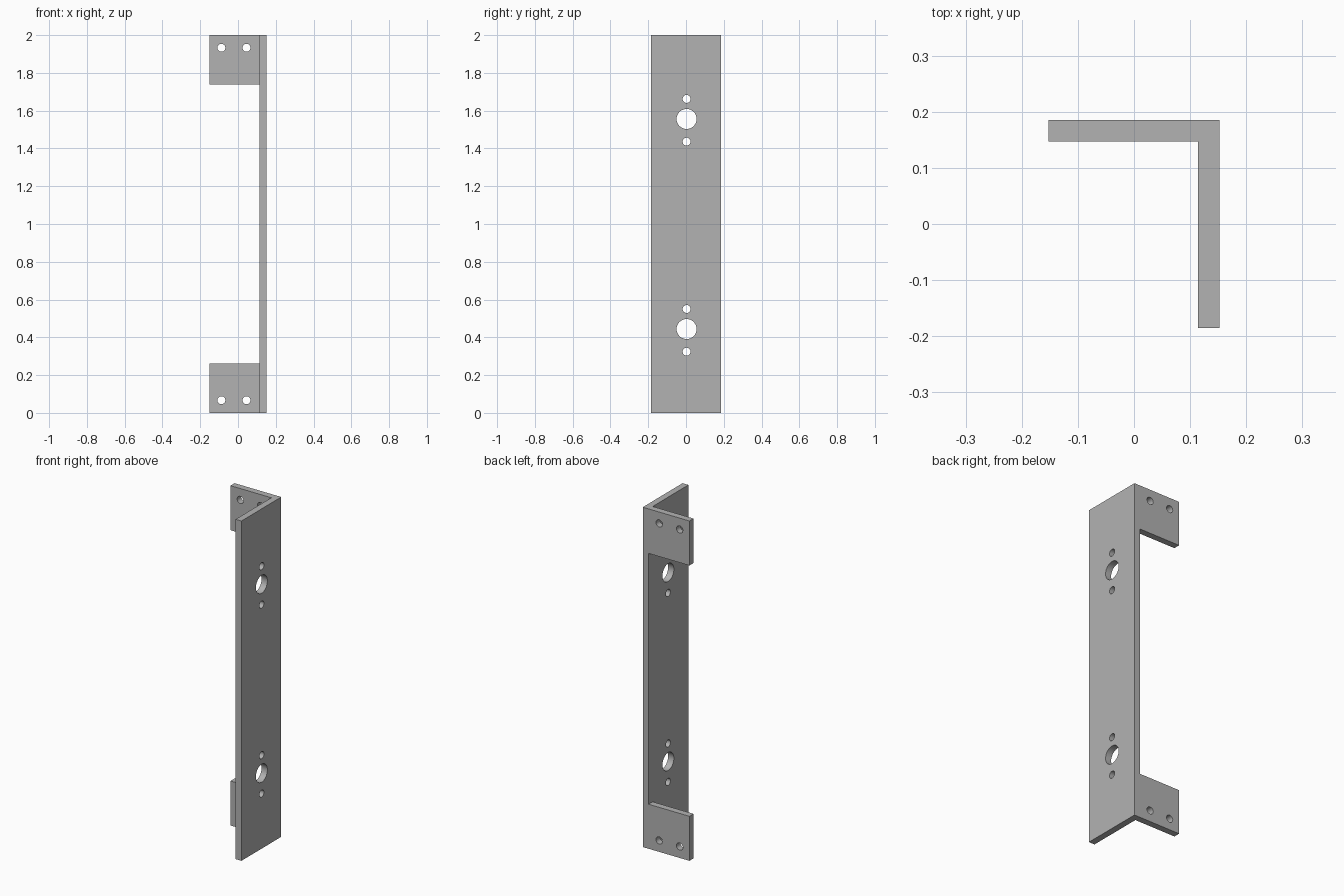
import bpy, bmesh, math
from mathutils import Matrix, Vector

old = bpy.data.objects.get("Cube")
if old:
    bpy.data.objects.remove(old, do_unlink=True)

grey = bpy.data.materials.new("plain grey metal")
grey.use_nodes = True
colour = (0.45, 0.45, 0.45, 1)
grey.diffuse_color = colour
grey.node_tree.nodes["Principled BSDF"].inputs["Base Color"].default_value = colour

HX, HY, THICK, TALL, TAB = 0.152, 0.185, 0.038, 2.0, 0.262


def make_object(name, bm):
    bmesh.ops.recalc_face_normals(bm, faces=bm.faces)
    mesh = bpy.data.meshes.new(name)
    bm.to_mesh(mesh)
    bm.free()
    mesh.materials.append(grey)
    obj = bpy.data.objects.new(name, mesh)
    bpy.context.collection.objects.link(obj)
    return obj


def cut(target, cutter):
    mod = target.modifiers.new("cut", 'BOOLEAN')
    mod.operation = 'DIFFERENCE'
    mod.solver = 'EXACT'
    mod.object = cutter
    cutter.hide_render = True
    bpy.context.view_layer.objects.active = target
    bpy.ops.object.modifier_apply(modifier=mod.name)
    bpy.data.objects.remove(cutter, do_unlink=True)


def drill(target, centre, radius, axis):
    bm = bmesh.new()
    turn = Vector(axis).to_track_quat('Z', 'Y').to_matrix().to_4x4()
    bmesh.ops.create_cone(bm, cap_ends=True, segments=40, radius1=radius,
                          radius2=radius, depth=THICK * 3,
                          matrix=Matrix.Translation(centre) @ turn)
    cut(target, make_object("hole_cutter", bm))


# L-shaped angle section, extruded to full height
bm = bmesh.new()
section = [(HX, -HY), (HX, HY), (-HX, HY), (-HX, HY - THICK),
           (HX - THICK, HY - THICK), (HX - THICK, -HY)]
face = bm.faces.new([bm.verts.new((x, y, 0)) for x, y in section])
top = bmesh.ops.extrude_face_region(bm, geom=[face])["geom"]
bmesh.ops.translate(bm, vec=(0, 0, TALL),
                    verts=[v for v in top if isinstance(v, bmesh.types.BMVert)])
bracket = make_object("angle_bracket", bm)

# Open the back flange between the end tabs
bm = bmesh.new()
bmesh.ops.create_cube(bm, size=1)
bmesh.ops.scale(bm, vec=(1, 1, TALL - 2 * TAB), verts=bm.verts)
bmesh.ops.translate(bm, vec=(HX - THICK - 0.5, 0, TALL / 2), verts=bm.verts)
cut(bracket, make_object("notch_cutter", bm))

# Mounting holes in the tabs
for z in (0.067, TALL - 0.067):
    for x in (-0.088, 0.045):
        drill(bracket, (x, HY - THICK / 2, z), 0.021, (0, 1, 0))

# Large bores, each with two screw holes, in the long plate
for z in (0.444, 1.556):
    for offset, radius in ((0, 0.053), (0.106, 0.021), (-0.12, 0.021)):
        drill(bracket, (HX - THICK / 2, 0.003, z + offset), radius, (1, 0, 0))

# Smooth hole walls, crisp plate edges
bpy.ops.object.select_all(action='DESELECT')
bracket.select_set(True)
bpy.context.view_layer.objects.active = bracket
bpy.ops.object.shade_smooth_by_angle(angle=math.radians(30))
